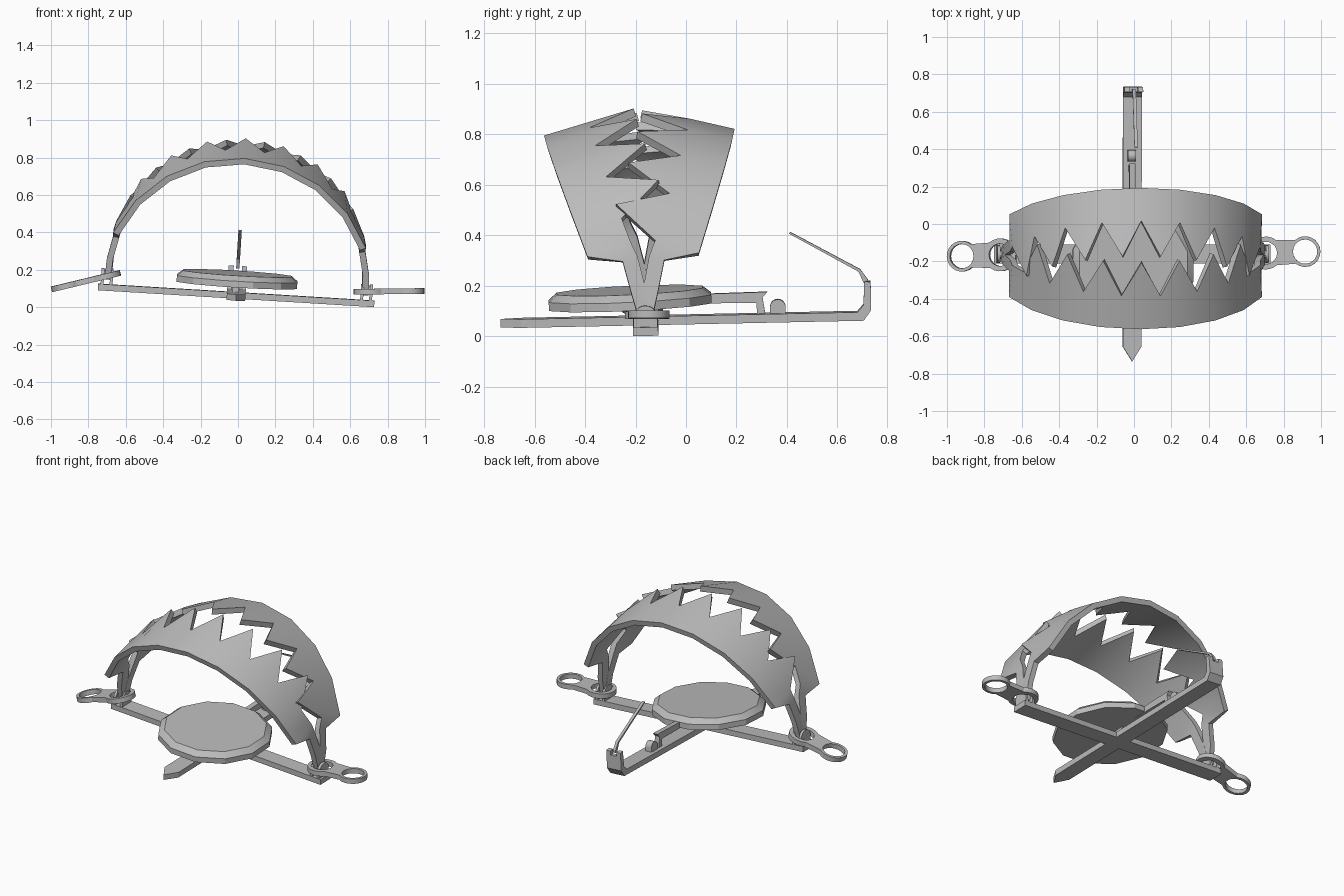
import bpy, bmesh
from math import sin, cos, pi, radians
from mathutils import Matrix

if "Cube" in bpy.data.objects:
    bpy.data.objects.remove(bpy.data.objects["Cube"])

steel = bpy.data.materials.new("grey_steel")
steel.use_nodes = True
GREY = (0.5, 0.5, 0.5, 1)
steel.diffuse_color = GREY
steel.node_tree.nodes["Principled BSDF"].inputs["Base Color"].default_value = GREY


def rot(deg, axis):
    return Matrix.Rotation(radians(deg), 4, axis)


def move(x, y, z):
    return Matrix.Translation((x, y, z))


# The whole trap rests slightly tilted
TILT = move(-0.01, -0.16, 0.063) @ rot(3.5, 'Y') @ rot(1.2, 'X')
# Turns a flat profile into the side (y, z) plane
SIDE = Matrix(((0, 0, 1, 0), (1, 0, 0, 0), (0, 1, 0, 0), (0, 0, 0, 1)))


def finish(name, bm, matrix):
    mesh = bpy.data.meshes.new(name)
    bm.to_mesh(mesh)
    bm.free()
    mesh.materials.append(steel)
    ob = bpy.data.objects.new(name, mesh)
    bpy.context.collection.objects.link(ob)
    ob.matrix_world = matrix
    bpy.ops.object.select_all(action='DESELECT')
    ob.select_set(True)
    bpy.context.view_layer.objects.active = ob
    bpy.ops.object.shade_smooth_by_angle(angle=radians(25))
    return ob


def plate(name, loops, thick, matrix):
    """Flat outline with optional holes, given a thickness."""
    curve = bpy.data.curves.new(name + "_outline", 'CURVE')
    curve.dimensions = '2D'
    curve.fill_mode = 'BOTH'
    curve.extrude = thick / 2
    for loop in loops:
        spline = curve.splines.new('POLY')
        spline.points.add(len(loop) - 1)
        for p, (x, y) in zip(spline.points, loop):
            p.co = (x, y, 0, 1)
        spline.use_cyclic_u = True
    temp = bpy.data.objects.new(name + "_temp", curve)
    bpy.context.collection.objects.link(temp)
    dg = bpy.context.evaluated_depsgraph_get()
    mesh = bpy.data.meshes.new_from_object(temp.evaluated_get(dg))
    bm = bmesh.new()
    bm.from_mesh(mesh)
    bpy.data.objects.remove(temp)
    bpy.data.curves.remove(curve)
    bpy.data.meshes.remove(mesh)
    bmesh.ops.remove_doubles(bm, verts=bm.verts, dist=0.0005)
    bmesh.ops.recalc_face_normals(bm, faces=bm.faces)
    for f in bm.faces:
        f.material_index = 0
    return finish(name, bm, matrix)


def arc(cx, cy, r, start, end, n):
    return [(cx + r * cos(radians(start + (end - start) * i / n)),
             cy + r * sin(radians(start + (end - start) * i / n))) for i in range(n + 1)]


def circle(cx, r, n=20):
    return arc(cx, 0, r, 0, 360, n)[:-1]


# Crossed base bars, the long one pointed at the front
plate("cross_bar", [[(-0.74, -0.05), (0.74, -0.05), (0.74, 0.05), (-0.74, 0.05)]], 0.034, TILT)
plate("long_bar", [[(0, -0.575), (0.05, -0.495), (0.05, 0.845), (-0.05, 0.845), (-0.05, -0.495)]],
      0.034, TILT)

# Upturned rear end with a forked top
plate("rear_post", [[(0.84, -0.017), (0.865, -0.017), (0.895, 0.025), (0.895, 0.11),
                     (0.868, 0.11), (0.865, 0.045), (0.84, 0.017)]], 0.1, TILT @ SIDE)
for x, side in ((-0.036, "right"), (0.036, "left")):
    plate(side + "_post_prong", [[(0.868, 0.1), (0.895, 0.1), (0.895, 0.135), (0.87, 0.14)]],
          0.028, TILT @ move(x, 0, 0) @ SIDE)

# Trigger rod, pan lever and latch
plate("trigger_rod", [[(0.885, 0.125), (0.885, 0.142), (0.855, 0.185), (0.58, 0.339),
                       (0.576, 0.332), (0.847, 0.176), (0.87, 0.125)]], 0.018, TILT @ SIDE)
plate("pan_lever", [[(0, 0.0), (0.04, 0.0), (0.06, 0.065), (0.44, 0.06), (0.443, 0.015),
                     (0.475, 0.015), (0.465, 0.082), (0.485, 0.103), (0.12, 0.098), (0, 0.09)]],
      0.032, TILT @ move(-0.005, 0, 0) @ SIDE)
plate("latch", [arc(0.525, 0.042, 0.031, 0, 180, 8) + [(0.494, 0.01), (0.556, 0.01)]],
      0.042, TILT @ move(-0.005, 0, 0) @ SIDE)

# Twelve-sided pan with a sloped rim
bm = bmesh.new()
bmesh.ops.create_cone(bm, cap_ends=True, segments=12, radius1=0.334, radius2=0.334, depth=0.034,
                      matrix=rot(15, 'Z'))
top = max(bm.faces, key=lambda f: f.calc_center_median().z)
bmesh.ops.inset_region(bm, faces=[top], thickness=0.035, depth=0.028)
finish("pan", bm, TILT @ move(0, -0.06, 0.075) @ rot(1.5, 'X'))

# Hinge lugs and pins at both ends of the cross bar
for s, side in ((-1, "right"), (1, "left")):
    for k, part in ((-1, "inner"), (1, "outer")):
        plate(f"{side}_{part}_lug", [arc(0, 0.055, 0.047, 0, 180, 10) + [(-0.047, 0), (0.047, 0)]],
              0.016, TILT @ move(s * 0.695 + s * k * 0.024, 0, 0) @ SIDE)
    plate(side + "_hinge_pin", [circle(0, 0.022, 10)], 0.06,
          TILT @ move(s * 0.695, 0, 0.075) @ SIDE)

# Leaf springs: a collar at the hinge and an eye at the far end
spring = (arc(0, 0, 0.088, 50, 310, 16) + arc(0.21, 0, 0.082, -130, 130, 16))
holes = [circle(0, 0.06), circle(0.21, 0.065)]
plate("right_spring", [spring] + holes, 0.03,
      move(-0.714, -0.165, 0.163) @ rot(182, 'Z') @ rot(13.5, 'Y'))
plate("left_spring", [spring] + holes, 0.03,
      move(0.705, -0.155, 0.083) @ rot(2, 'Z') @ rot(-0.7, 'Y'))

# Jaws: faceted arched bands with interlocking teeth and narrow legs
STEP, LEAN = 8.5, radians(19.4)
RIM, VALLEY, TIP = -0.135, 0.045, 0.235
LEGS = [(73, -0.012, 0.05), (83, -0.025, 0.035), (92, -0.035, 0.02)]


def jaw(name, s, odd_tips):
    stations = [(-t, a, b, 0.98) for t, a, b in reversed(LEGS)]
    for j in range(-8, 9):
        tip = abs(j) < 8 and j % 2 == odd_tips
        flat = cos(radians(STEP)) if j % 2 else 1
        stations.append((j * STEP, RIM, TIP if tip else VALLEY, flat))
    stations += [(t, a, b, 0.98) for t, a, b in LEGS]
    bm = bmesh.new()
    rows = []
    for deg, a0, a1, k in stations:
        row = []
        for a in (a0, a1):
            r = (0.755 - 0.08 * (a - RIM)) * k
            u = r * cos(radians(deg))
            row.append(bm.verts.new((0.967 * r * sin(radians(deg)),
                                     s * (sin(LEAN) * u - cos(LEAN) * a),
                                     cos(LEAN) * u + sin(LEAN) * a)))
        rows.append(row)
    for p, q in zip(rows, rows[1:]):
        quad = (p[0], q[0], q[1], p[1])
        bm.faces.new(quad if s < 0 else quad[::-1])
    ob = finish(name, bm, TILT @ move(0, 0, 0.08) @ rot(0.8, 'X'))
    mod = ob.modifiers.new("thickness", 'SOLIDIFY')
    mod.thickness = 0.033
    mod.offset = -1
    # keep the sharp-edge shading after the thickness is added
    bpy.ops.object.modifier_move_to_index(modifier=mod.name, index=0)
    bpy.ops.object.modifier_apply(modifier=mod.name)
    bpy.ops.object.shade_smooth_by_angle(angle=radians(25))


jaw("front_jaw", -1, 0)
jaw("back_jaw", 1, 1)
